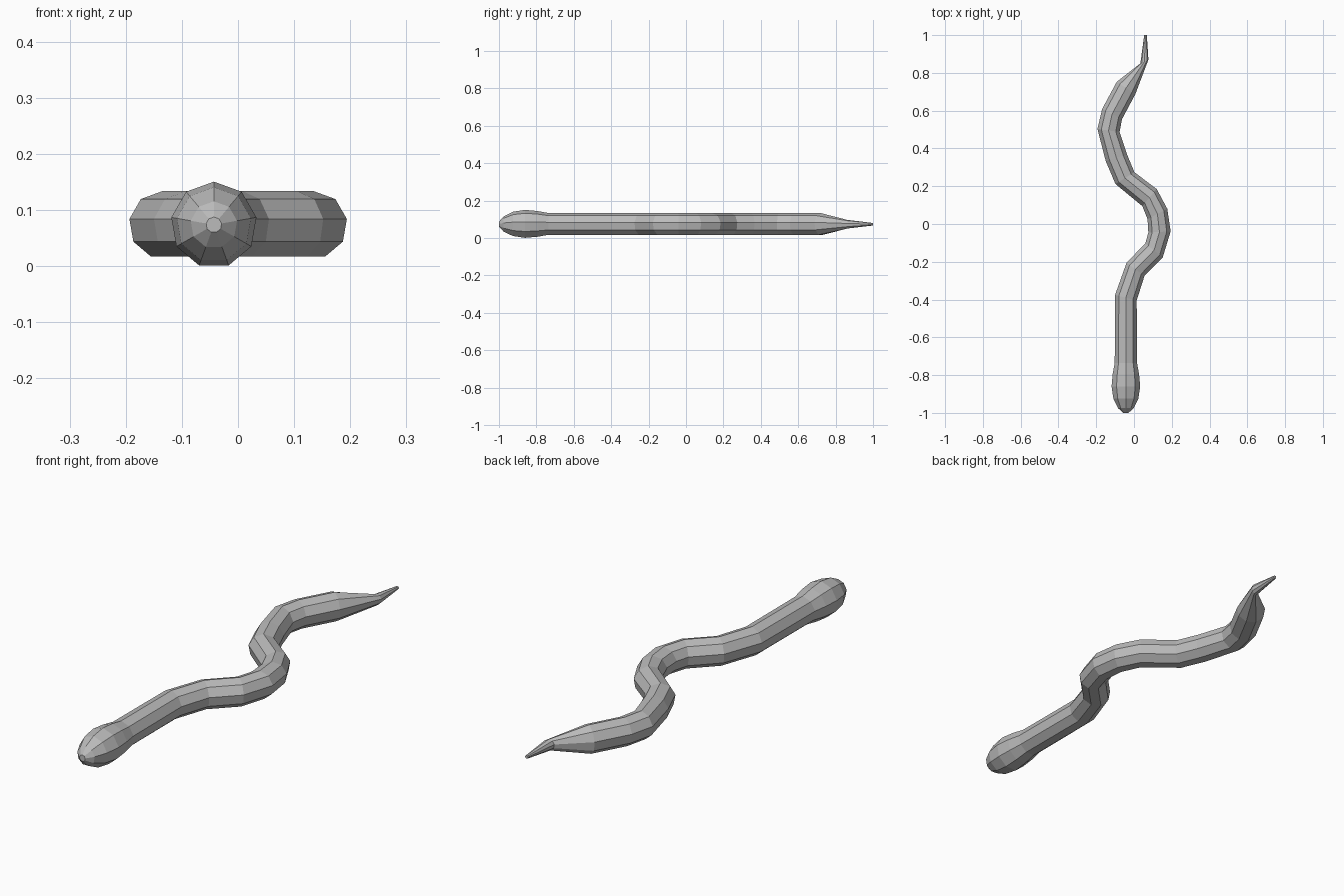
import bpy, bmesh, math
from mathutils import Vector

cube = bpy.data.objects.get("Cube")
if cube:
    bpy.data.objects.remove(cube, do_unlink=True)

SIDES = 9
HEIGHT = 0.0735  # height of the body's centre line

# One grey skin colour
skin = bpy.data.materials.new("grey_skin")
skin.use_nodes = True
grey = (0.5, 0.5, 0.5, 1.0)
skin.diffuse_color = grey
skin.node_tree.nodes["Principled BSDF"].inputs["Base Color"].default_value = grey

# Stations from nose to tail: x, y, radius, yaw of the ring in degrees
stations = [
    # head
    (-0.043, -1.000, 0.014, 0),
    (-0.043, -0.975, 0.042, 0),
    (-0.043, -0.925, 0.067, 0),
    (-0.043, -0.860, 0.077, 0),
    (-0.043, -0.795, 0.071, 0),
    (-0.043, -0.735, 0.060, 0),
    # winding body
    (-0.043, -0.390, 0.060, -14),
    (0.008, -0.240, 0.060, -37),
    (0.106, -0.140, 0.060, -39),
    (0.135, -0.042, 0.060, 3),
    (0.124, 0.053, 0.060, 28),
    (0.082, 0.140, 0.060, 50),
    (-0.048, 0.243, 0.060, 32),
    (-0.093, 0.350, 0.060, 16),
    (-0.135, 0.495, 0.060, -8),
    (-0.116, 0.582, 0.060, -27),
    (-0.042, 0.720, 0.060, -34),
    # tail
    (0.055, 0.860, 0.024, 25),
    (0.061, 1.000, 0.007, 0),
]


def add_ring(bm, x, y, radius, yaw):
    """Nine-sided ring with one corner pointing straight up."""
    a = math.radians(yaw)
    across = Vector((math.cos(a), math.sin(a), 0))
    ring = []
    for i in range(SIDES):
        t = math.pi / 2 + math.tau * i / SIDES
        p = Vector((x, y, HEIGHT)) + across * (radius * math.cos(t))
        p.z += radius * math.sin(t)
        ring.append(bm.verts.new(p))
    return ring


# Loft the rings into one closed, flat-shaded body
bm = bmesh.new()
rings = [add_ring(bm, *s) for s in stations]
for r0, r1 in zip(rings, rings[1:]):
    for i in range(SIDES):
        j = (i + 1) % SIDES
        bm.faces.new((r0[i], r0[j], r1[j], r1[i]))
bm.faces.new(rings[0])
bm.faces.new(rings[-1])
bmesh.ops.recalc_face_normals(bm, faces=bm.faces)

mesh = bpy.data.meshes.new("snake_body")
bm.to_mesh(mesh)
bm.free()
mesh.materials.append(skin)
body = bpy.data.objects.new("snake_body", mesh)
bpy.context.collection.objects.link(body)
